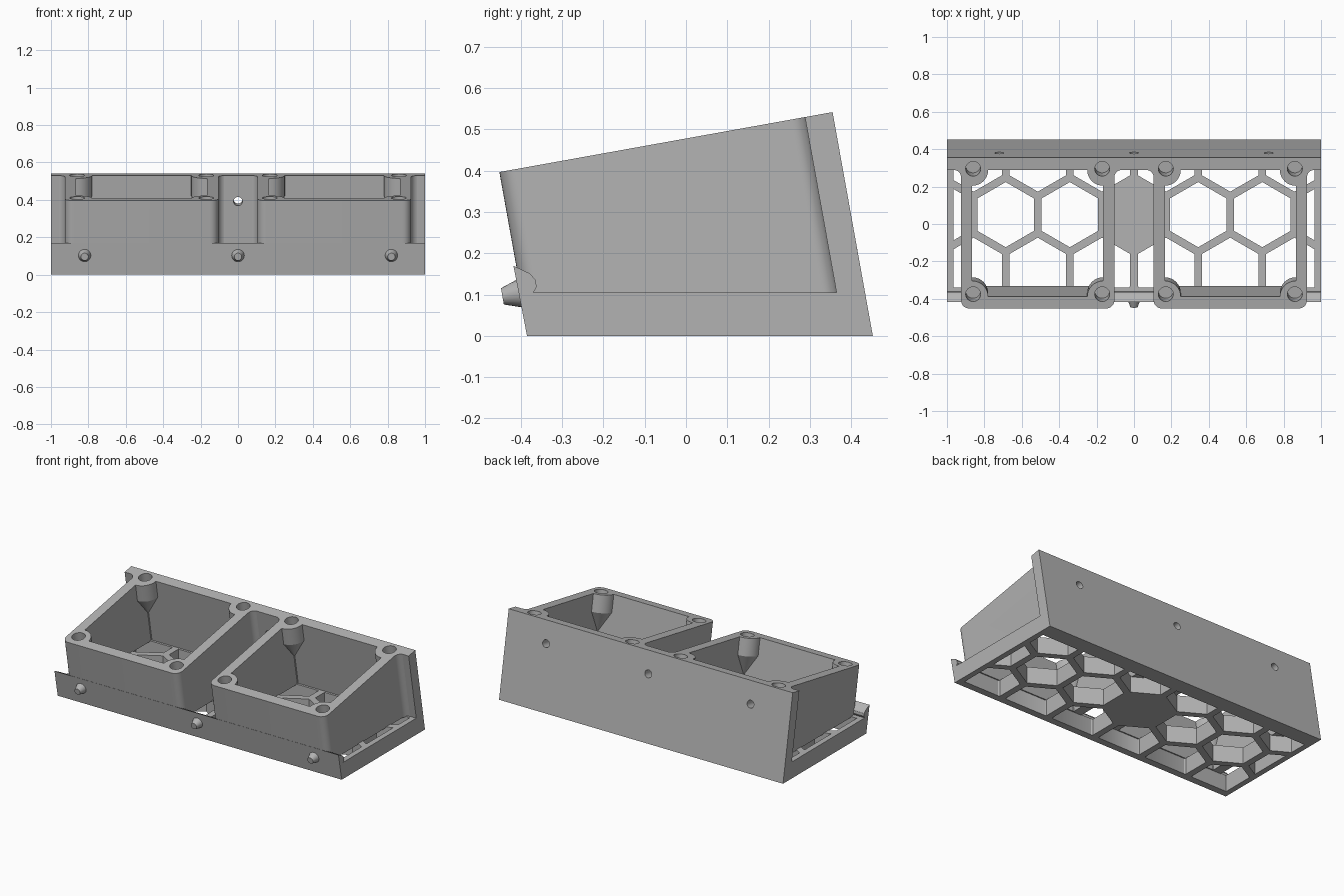
import bpy, bmesh, math
from mathutils import Matrix, Vector

if "Cube" in bpy.data.objects:
    bpy.data.objects.remove(bpy.data.objects["Cube"])

grey = bpy.data.materials.new("plain grey")
grey.use_nodes = True
COLOUR = (0.45, 0.45, 0.45, 1)
grey.diffuse_color = COLOUR
grey.node_tree.nodes["Principled BSDF"].inputs["Base Color"].default_value = COLOUR

# Tilted frame: origin on the top back edge, local y along the sloping top
TILT = Matrix.Translation((0, 0.355, 0.542)) @ Matrix.Rotation(math.radians(10.2), 4, 'X')
WALL = 0.068


def finish(name, bm, matrix=None, cut_z=None):
    """Turn a bmesh into an object, optionally trimmed flat below cut_z."""
    if matrix:
        bm.transform(matrix)
    if cut_z is not None:
        cut = bmesh.ops.bisect_plane(bm, geom=bm.verts[:] + bm.edges[:] + bm.faces[:],
                                     plane_co=(0, 0, cut_z), plane_no=(0, 0, -1), clear_outer=True)
        edges = [e for e in cut["geom_cut"] if isinstance(e, bmesh.types.BMEdge)]
        bmesh.ops.edgeloop_fill(bm, edges=edges)
    bmesh.ops.recalc_face_normals(bm, faces=bm.faces[:])
    mesh = bpy.data.meshes.new(name)
    bm.to_mesh(mesh)
    bm.free()
    mesh.materials.append(grey)
    ob = bpy.data.objects.new(name, mesh)
    bpy.context.collection.objects.link(ob)
    return ob


def loft(rings):
    """Closed solid through rings of matching point counts."""
    bm = bmesh.new()
    loops = [[bm.verts.new(p) for p in ring] for ring in rings]
    for a, b in zip(loops, loops[1:]):
        for i in range(len(a)):
            j = (i + 1) % len(a)
            bm.faces.new((a[i], a[j], b[j], b[i]))
    bm.faces.new(loops[0][::-1])
    bm.faces.new(loops[-1])
    return bm


def prism(outline, top, bottom):
    return loft([[(x, y, z) for x, y in outline] for z in (top, bottom)])


def arc(cx, cy, r, start, end, steps=8):
    angles = [math.radians(start + (end - start) * i / steps) for i in range(steps + 1)]
    return [(cx + r * math.cos(a), cy + r * math.sin(a)) for a in angles]


def carve(ob, cutter):
    """Apply a boolean cut and drop the cutter."""
    mod = ob.modifiers.new("cut", 'BOOLEAN')
    mod.operation, mod.solver, mod.object = 'DIFFERENCE', 'EXACT', cutter
    bpy.context.view_layer.update()
    deps = bpy.context.evaluated_depsgraph_get()
    mesh = bpy.data.meshes.new_from_object(ob.evaluated_get(deps))
    ob.modifiers.clear()
    ob.data = mesh


def discard(cutter):
    bpy.data.objects.remove(cutter)


def smooth(ob):
    bpy.ops.object.select_all(action='DESELECT')
    ob.select_set(True)
    bpy.context.view_layer.objects.active = ob
    bpy.ops.object.shade_smooth_by_angle(angle=math.radians(30))


# Leaning back wall with three screw holes
wall = finish("back_wall", prism([(-1, -WALL), (1, -WALL), (1, 0), (-1, 0)], 0, -0.7), TILT, 0)
bm = bmesh.new()
for x in (-0.72, 0, 0.72):
    bmesh.ops.create_cone(bm, cap_ends=True, segments=20, radius1=0.024, radius2=0.024, depth=0.2,
                          matrix=Matrix.Translation((x, -0.034, -0.14)) @ Matrix.Rotation(math.pi / 2, 4, 'X'))
cutter = finish("cutter", bm, TILT)
carve(wall, cutter)
discard(cutter)

# Blind corner screw holes for both bays
bm = bmesh.new()
for x in (-0.86, -0.17, 0.17, 0.86):
    for y in (-0.742, -0.061):
        bmesh.ops.create_cone(bm, cap_ends=True, segments=24, radius1=0.04, radius2=0.04, depth=0.2,
                              matrix=Matrix.Translation((x, y, 0)))
screw_holes = finish("screw_holes", bm, TILT)
carve(wall, screw_holes)


def cavity_ring(x0, x1, y0, y1, r, z):
    """Rectangle whose corners are bitten by quarter-round bosses."""
    ring = []
    for k, (x, y) in enumerate([(x0, y0), (x1, y0), (x1, y1), (x0, y1)]):
        ring += arc(x, y, r, 90 + 90 * k, 90 * k)
    return [(x, y, z) for x, y in ring]


# Two open square bays, flared into the back wall
R, FLARE, FRONT, BACK = 0.045, 0.04, -0.82, 0.001 - WALL
for name, x0 in (("right_bay", -0.925), ("left_bay", 0.105)):
    x1 = x0 + 0.82
    outline = (arc(x0 - FLARE, BACK - FLARE, FLARE, 90, 0)
               + arc(x0 + R, FRONT + R, R, 180, 270)
               + arc(x1 - R, FRONT + R, R, 270, 360)
               + arc(x1 + FLARE, BACK - FLARE, FLARE, 180, 90))
    bay = finish(name, prism(outline, 0, -0.7), TILT, 0.1)
    rings = [cavity_ring(x0 + 0.06, x1 - 0.06, FRONT + 0.065, -WALL, r, z)
             for r, z in ((0.085, 0.05), (0.085, -0.11), (0.004, -0.24), (0.004, -0.8))]
    cutter = finish("cutter", loft(rings), TILT)
    carve(bay, cutter)
    discard(cutter)
    carve(bay, screw_holes)
    smooth(bay)
discard(screw_holes)
smooth(wall)

# Floor and front lip from one side profile
profile = [(-0.385, 0), (0.44, 0), (0.42, 0.105), (-0.37, 0.105), (-0.362, 0.118),
           (-0.364, 0.135), (-0.378, 0.151), (-0.418, 0.17)]
base = finish("floor_and_lip", loft([[(x, y, z) for y, z in profile] for x in (-1, 1)]))

# Honeycomb openings, clipped to a rectangular frame
PITCH, ROW = 0.343, 0.297
bm = bmesh.new()
for row in (-1, 0, 1):
    for col in range(-4, 5):
        x = (col + 0.5 * abs(row)) * PITCH
        if row == 0 and col == 0:
            continue
        hexagon = arc(x, 0.05 + row * ROW, 0.174, 30, 330, 5)
        bm.faces.new([bm.verts.new((a, b, -0.1)) for a, b in hexagon])
for co, no in (((0.965, 0, 0), (1, 0, 0)), ((-0.965, 0, 0), (-1, 0, 0)),
               ((0, 0.35, 0), (0, 1, 0)), ((0, -0.34, 0), (0, -1, 0))):
    bmesh.ops.bisect_plane(bm, geom=bm.verts[:] + bm.edges[:] + bm.faces[:],
                           plane_co=co, plane_no=no, clear_outer=True)
up = bmesh.ops.extrude_face_region(bm, geom=bm.faces[:], use_keep_orig=True)
bmesh.ops.translate(bm, vec=Vector((0, 0, 0.4)),
                    verts=[v for v in up["geom"] if isinstance(v, bmesh.types.BMVert)])
cutter = finish("cutter", bm)
carve(base, cutter)
discard(cutter)
smooth(base)

# Three snap pegs on the front lip
for name, x in (("right_peg", -0.82), ("middle_peg", 0), ("left_peg", 0.82)):
    bm = bmesh.new()
    bmesh.ops.create_cone(bm, cap_ends=True, segments=20, radius1=0.037, radius2=0.02, depth=0.05,
                          matrix=Matrix.Translation((x, -0.42, 0.1)) @ Matrix.Rotation(math.radians(100), 4, 'X'))
    smooth(finish(name, bm))
